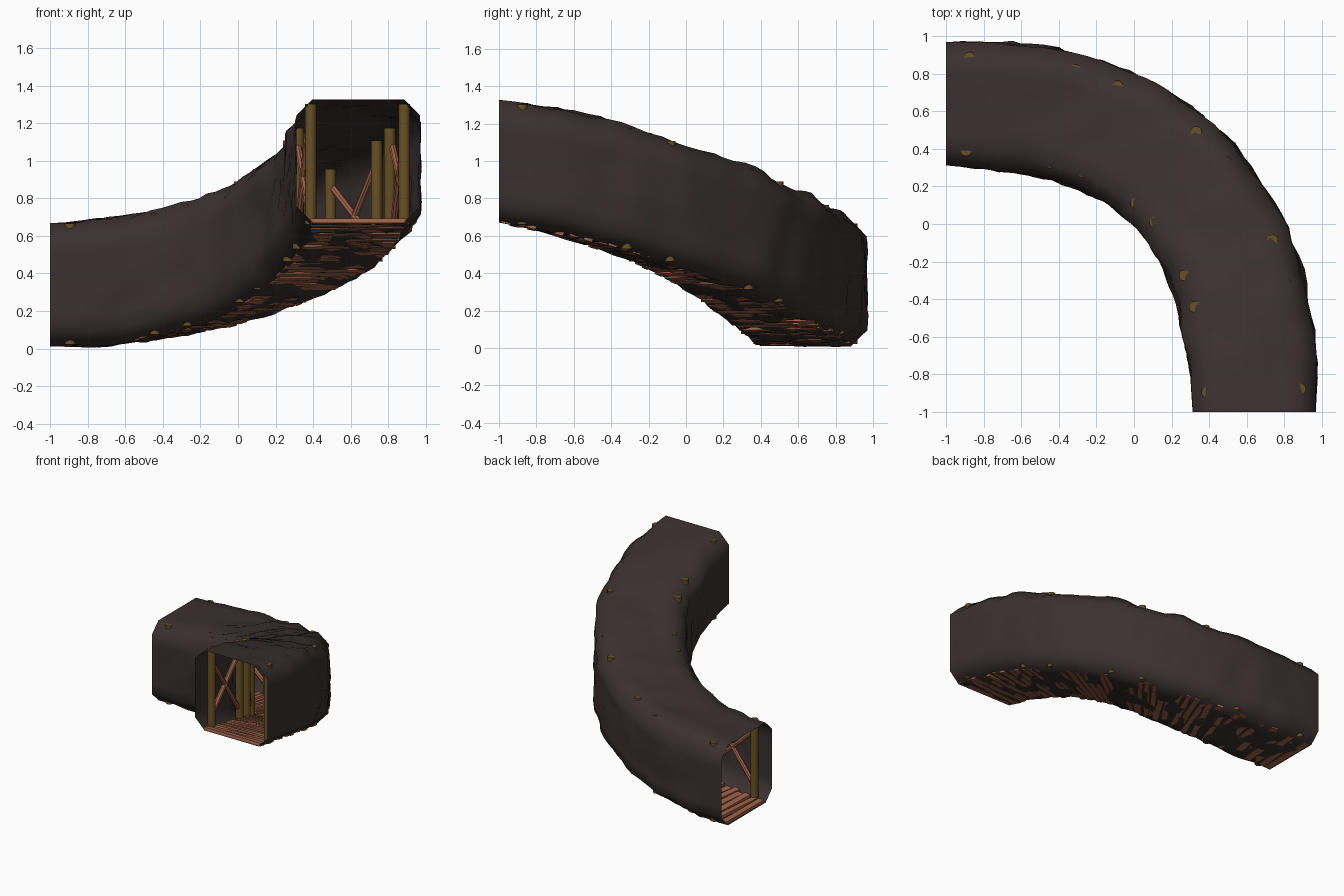
import bpy, bmesh, math, random
from mathutils import Vector, Matrix, noise

if "Cube" in bpy.data.objects:
    bpy.data.objects.remove(bpy.data.objects["Cube"])

random.seed(7)
UP = Vector((0, 0, 1))
RISE = 0.66


def material(name, rgb):
    m = bpy.data.materials.new(name)
    m.diffuse_color = (*rgb, 1)
    m.use_nodes = True
    m.node_tree.nodes["Principled BSDF"].inputs["Base Color"].default_value = m.diffuse_color
    return m


ROCK = material("dark rock", (0.042, 0.030, 0.029))
LOG = material("post wood", (0.14, 0.08, 0.018))
PLANK = material("plank wood", (0.36, 0.125, 0.068))

# Centre line of the tunnel floor: a quarter bend that slopes down
K = 1.11
P = [Vector(p) for p in ((0.64, -1, RISE + 0.012), (0.64, -1 + K, RISE - 0.178),
                         (-1 + K, 0.64, 0.012), (-1, 0.64, 0.012))]


def frame(t):
    """Floor point, velocity and level outward side direction."""
    s = 1 - t
    pos = P[0]*s**3 + P[1]*3*s*s*t + P[2]*3*s*t*t + P[3]*t**3
    vel = (P[1]-P[0])*3*s*s + (P[2]-P[1])*6*s*t + (P[3]-P[2])*3*t*t
    return pos, vel, Vector((vel.y, -vel.x, 0)).normalized()


def finish(bm, name, mat, angle=None):
    me = bpy.data.meshes.new(name)
    bmesh.ops.recalc_face_normals(bm, faces=bm.faces)
    bm.to_mesh(me)
    bm.free()
    me.materials.append(mat)
    ob = bpy.data.objects.new(name, me)
    bpy.context.collection.objects.link(ob)
    if angle:
        bpy.context.view_layer.objects.active = ob
        ob.select_set(True)
        bpy.ops.object.shade_smooth_by_angle(angle=math.radians(angle))
        ob.select_set(False)
    return ob


# Rock shell: chamfered square swept along the bend, roughened between its ends
W, H, C = 0.328, 0.655, 0.085
corners = [(-W+C, 0), (W-C, 0), (W, C), (W, H-C), (W-C, H), (-W+C, H), (-W, H-C), (-W, C)]
section = []
for i, a in enumerate(corners):
    b = corners[(i+1) % 8]
    n = 6 if i % 2 == 0 else 1
    section += [(a[0]+(b[0]-a[0])*j/n, a[1]+(b[1]-a[1])*j/n) for j in range(n)]
bm = bmesh.new()
rings = []
N = 40
for i in range(N+1):
    t = i/N
    pos, vel, side = frame(t)
    fade = min(1, 12*t, 12*(1-t))
    ring = []
    for u, v in section:
        p = pos + side*u + UP*v
        out = (side*u + UP*(v-H/2)).normalized()
        floor = v < 0.01
        if floor:
            d = noise.noise(p*9)*0.02 + noise.noise(p*20)*0.012 + 0.003
        else:
            d = (noise.noise(p*5.5) + 0.5*noise.noise(p*12))*0.03 + 0.012
        ring.append(bm.verts.new(p + out*d*fade))
    rings.append(ring)
for a, b in zip(rings, rings[1:]):
    for j in range(len(section)):
        k = (j+1) % len(section)
        bm.faces.new((a[j], a[k], b[k], b[j]))
finish(bm, "rock_tunnel", ROCK, 65)


def log(bm, a, b, r, sides):
    """Round timber between two points."""
    d = b - a
    m = Matrix.Translation((a+b)/2) @ d.to_track_quat('Z', 'Y').to_matrix().to_4x4()
    bmesh.ops.create_cone(bm, cap_ends=True, segments=sides, radius1=r, radius2=r,
                          depth=d.length, matrix=m)


def wall_point(t, sgn, off, h):
    pos, vel, side = frame(t)
    return pos + side*sgn*off + UP*h


# Upright posts in pairs, two pairs to a bay
posts = (0.035, 0.21, 0.29, 0.46, 0.54, 0.71, 0.79, 0.965)
bm = bmesh.new()
for t in posts:
    for sgn in (-1, 1):
        off = random.uniform(0.245, 0.262)
        log(bm, wall_point(t, sgn, off, 0.008), wall_point(t, sgn, off, H-0.003), 0.03, 12)
finish(bm, "support_posts", LOG, 40)

# Crossed braces between the posts of each bay
bm = bmesh.new()
for t0, t1 in zip(posts[::2], posts[1::2]):
    for sgn in (-1, 1):
        for h0, h1 in ((0.09, 0.56), (0.56, 0.09)):
            log(bm, wall_point(t0, sgn, 0.26, h0), wall_point(t1, sgn, 0.26, h1), 0.019, 8)
finish(bm, "cross_braces", PLANK, 40)

# Floor planks laid across the tunnel, slightly askew
bm = bmesh.new()
COUNT = 46
for i in range(COUNT):
    pos, vel, side = frame((i+0.5)/COUNT)
    inner = 0 < i < COUNT-1
    fwd = vel.normalized()
    m = Matrix((side, fwd, side.cross(fwd))).transposed().to_4x4()
    m = Matrix.Translation(pos + UP*random.uniform(0.006, 0.014)) @ m
    if inner:
        m = m @ Matrix.Rotation(random.uniform(-0.07, 0.07), 4, 'Z')
        m = m @ Matrix.Rotation(random.uniform(-0.02, 0.02), 4, 'Y')
    size = (random.uniform(0.46, 0.51), vel.length/COUNT*random.uniform(0.6, 0.8), 0.024)
    bmesh.ops.create_cube(bm, size=1, matrix=m @ Matrix.Diagonal((*size, 1)))
finish(bm, "floor_planks", PLANK)
